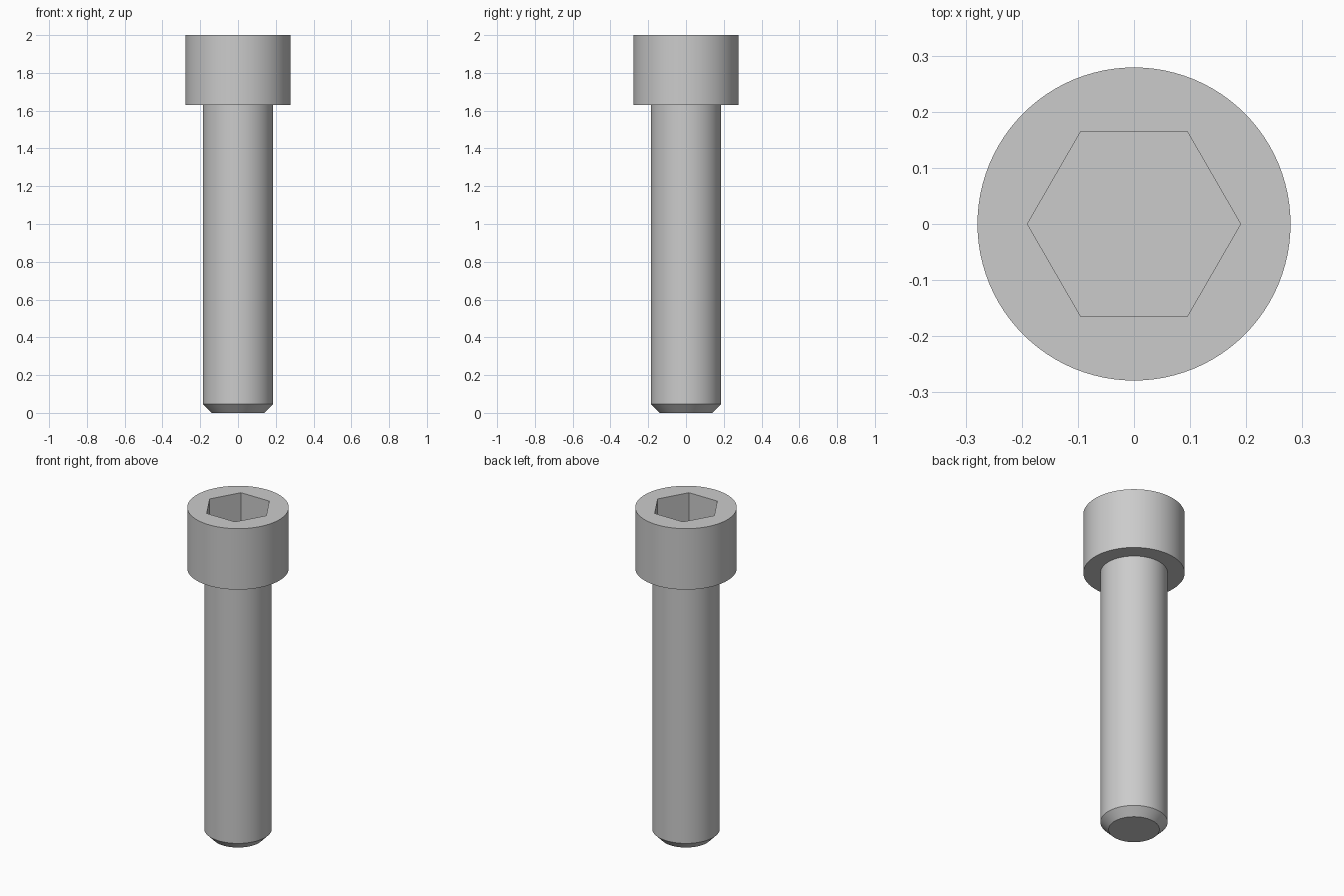
import bpy
import bmesh
from math import cos, sin, tau, radians

SEGMENTS = 96
HEAD_R, SHAFT_R, TIP_R, HEX_R = 0.279, 0.185, 0.14, 0.19
TOP, HEAD_BASE, CHAMFER, SOCKET_DEPTH = 2.0, 1.63, 0.046, 0.19

cube = bpy.data.objects.get("Cube")
if cube:
    bpy.data.objects.remove(cube, do_unlink=True)

steel = bpy.data.materials.new("steel grey")
steel.use_nodes = True
colour = (0.6, 0.6, 0.6, 1)
steel.diffuse_color = colour
steel.node_tree.nodes["Principled BSDF"].inputs["Base Color"].default_value = colour


def ring(bm, radius, z, count=SEGMENTS):
    return [bm.verts.new((radius * cos(tau * i / count),
                          radius * sin(tau * i / count), z)) for i in range(count)]


def bridge(bm, low, high):
    n = len(low)
    for i in range(n):
        j = (i + 1) % n
        bm.faces.new((low[i], low[j], high[j], high[i]))


def lathe(bm, profile):
    """Revolve (radius, z) points and return the rings."""
    rings = [ring(bm, r, z) for r, z in profile]
    for low, high in zip(rings, rings[1:]):
        bridge(bm, low, high)
    return rings


def finish(bm, name):
    mesh = bpy.data.meshes.new(name)
    bm.to_mesh(mesh)
    bm.free()
    mesh.materials.append(steel)
    obj = bpy.data.objects.new(name, mesh)
    bpy.context.collection.objects.link(obj)
    bpy.ops.object.select_all(action="DESELECT")
    obj.select_set(True)
    bpy.context.view_layer.objects.active = obj
    bpy.ops.object.shade_smooth_by_angle(angle=radians(30))


# Shaft with chamfered, closed tip
bm = bmesh.new()
rings = lathe(bm, [(TIP_R, 0), (SHAFT_R, CHAMFER), (SHAFT_R, HEAD_BASE)])
bm.faces.new(rings[0][::-1])
finish(bm, "shaft")

# Cylindrical head with its underside shoulder
bm = bmesh.new()
rim = lathe(bm, [(SHAFT_R, HEAD_BASE), (HEAD_R, HEAD_BASE), (HEAD_R, TOP)])[-1]

# Top face around the hexagonal opening, one face per hexagon side
mouth = ring(bm, HEX_R, TOP, 6)
step = SEGMENTS // 6
for k in range(6):
    arc = [rim[(k * step + i) % SEGMENTS] for i in range(step + 1)]
    bm.faces.new(arc + [mouth[(k + 1) % 6], mouth[k]])

# Socket walls and floor
floor = ring(bm, HEX_R, TOP - SOCKET_DEPTH, 6)
bridge(bm, mouth, floor)
bm.faces.new(floor)
finish(bm, "socket_head")
